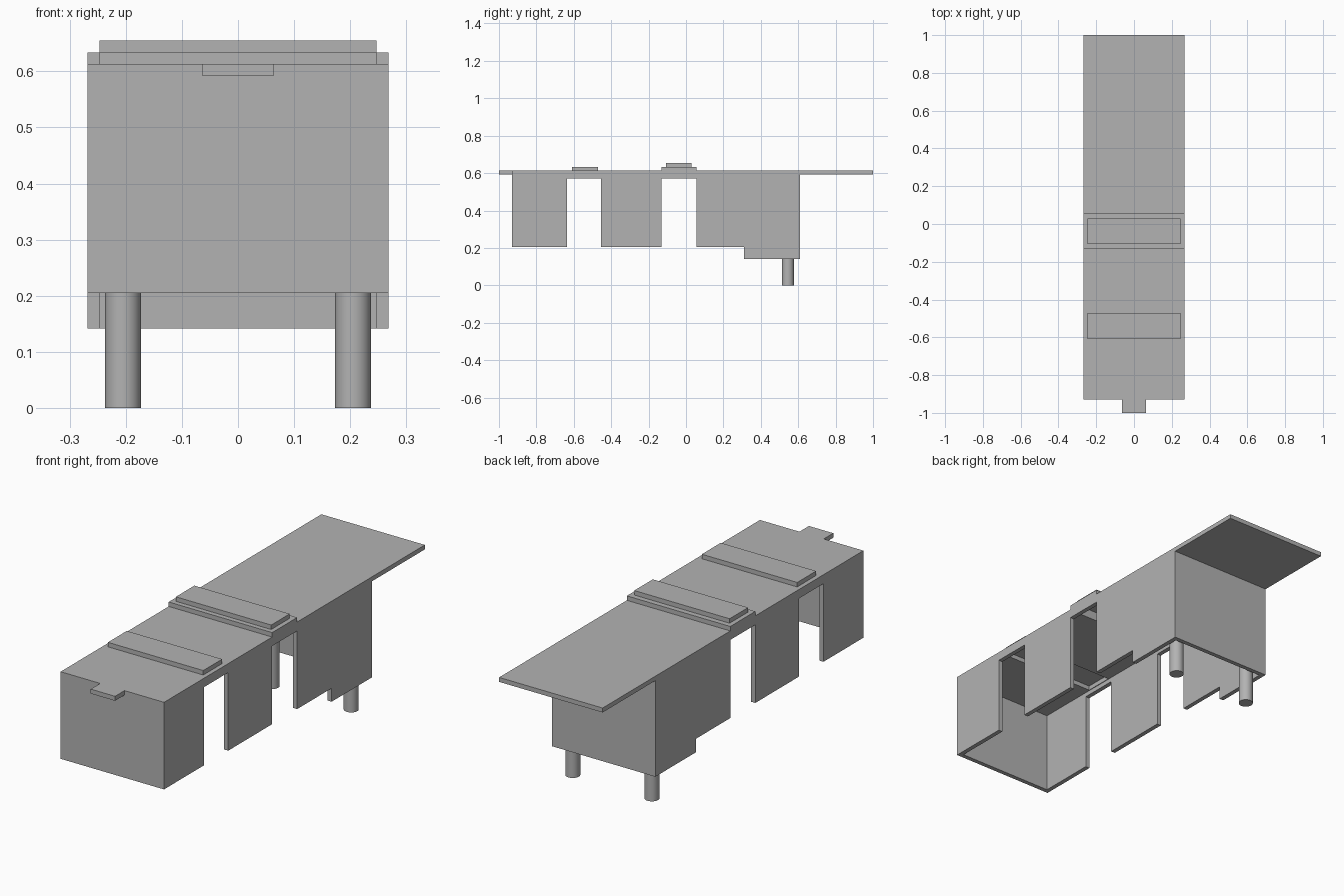
import bpy
import bmesh

if "Cube" in bpy.data.objects:
    bpy.data.objects.remove(bpy.data.objects["Cube"], do_unlink=True)

T = 0.021          # sheet thickness
W = 0.268          # half width of the body
IN = W - T         # half width of the interior
ROOF = 0.613       # top of the roof sheet
CEIL = ROOF - T

grey = bpy.data.materials.new("plain grey")
grey.use_nodes = True
grey.diffuse_color = (0.45, 0.45, 0.45, 1)
grey.node_tree.nodes["Principled BSDF"].inputs["Base Color"].default_value = (0.45, 0.45, 0.45, 1)


def finish(name, bm):
    bmesh.ops.recalc_face_normals(bm, faces=bm.faces)
    mesh = bpy.data.meshes.new(name)
    bm.to_mesh(mesh)
    bm.free()
    mesh.materials.append(grey)
    ob = bpy.data.objects.new(name, mesh)
    bpy.context.collection.objects.link(ob)
    return ob


def side_profile(name, points, half):
    """Extrude a (y, z) outline across the width."""
    bm = bmesh.new()
    face = bm.faces.new([bm.verts.new((-half, y, z)) for y, z in points])
    out = bmesh.ops.extrude_face_region(bm, geom=[face])
    verts = [g for g in out["geom"] if isinstance(g, bmesh.types.BMVert)]
    bmesh.ops.translate(bm, verts=verts, vec=(2 * half, 0, 0))
    return finish(name, bm)


def block(name, half, y0, y1, z0, z1):
    return side_profile(name, [(y0, z0), (y1, z0), (y1, z1), (y0, z1)], half)


def cut(target, cutter):
    mod = target.modifiers.new("cut", 'BOOLEAN')
    mod.operation = 'DIFFERENCE'
    mod.solver = 'EXACT'
    mod.object = cutter
    cutter.hide_render = True
    bpy.context.view_layer.objects.active = target
    bpy.ops.object.modifier_apply(modifier=mod.name)
    bpy.data.objects.remove(cutter, do_unlink=True)


# Body with deeper rear part, roof overhang and raised middle band
body = side_profile("body_shell", [
    (-0.93, 0.205), (0.31, 0.205), (0.31, 0.142), (0.61, 0.142),
    (0.61, CEIL), (1.0, CEIL), (1.0, ROOF), (0.055, ROOF),
    (0.055, ROOF + T), (-0.13, ROOF + T), (-0.13, ROOF), (-0.93, ROOF)], W)

# Hollow interior, open underneath
cut(body, block("cavity", IN, -0.93 + T, 0.61 - T, -0.1, CEIL))

# Side openings, and roof hatches closed by raised covers
for label, y0, y1, c0, c1, base in (
        ("front", -0.635, -0.455, -0.61, -0.47, ROOF),
        ("middle", -0.13, 0.055, -0.107, 0.03, ROOF + T)):
    cut(body, block("opening", 0.5, y0, y1, -0.1, CEIL - T))
    cut(body, block("hatch", IN - 0.003, c0 + 0.003, c1 - 0.003, 0.5, base + 0.005))
    block(label + "_hatch_cover", IN, c0, c1, base, base + T)

# Tab on the front edge of the roof
block("front_tab", 0.063, -1.0, -0.93, CEIL, ROOF)

# Round rear legs, reaching up to the ceiling
for side, x in (("right", -0.205), ("left", 0.205)):
    bpy.ops.mesh.primitive_cylinder_add(vertices=32, radius=0.032, depth=CEIL,
                                        location=(x, 0.545, CEIL / 2))
    leg = bpy.context.object
    leg.name = side + "_rear_leg"
    leg.data.materials.append(grey)
    bpy.ops.object.shade_smooth_by_angle()
